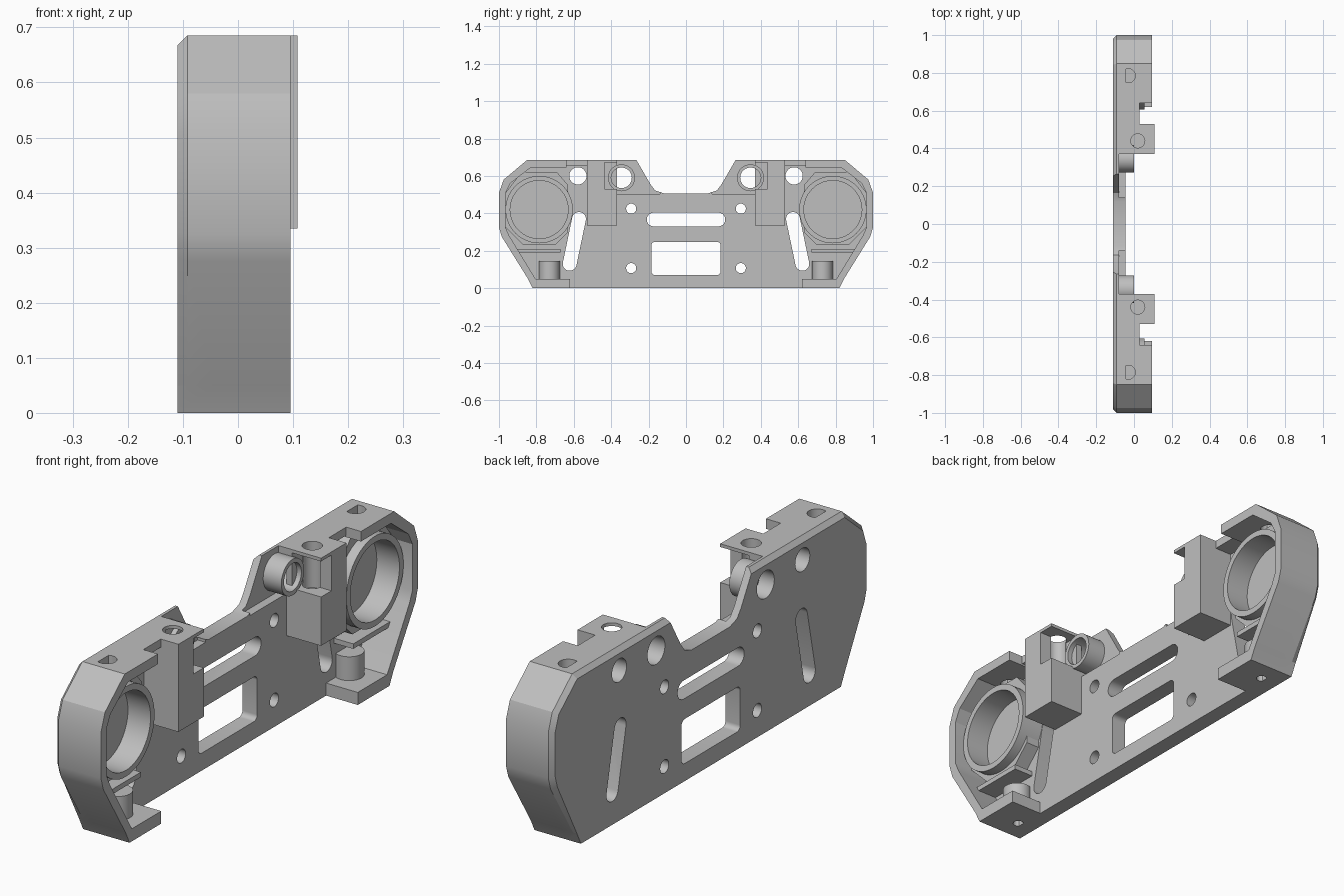
import bpy, bmesh, math

old = bpy.data.objects.get("Cube")
if old:
    bpy.data.objects.remove(old)

# One plain grey for the whole casting
grey = bpy.data.materials.new("plain grey")
grey.use_nodes = True
colour = (0.52, 0.52, 0.52, 1)
grey.diffuse_color = colour
bsdf = next(n for n in grey.node_tree.nodes if n.type == "BSDF_PRINCIPLED")
bsdf.inputs["Base Color"].default_value = colour
parts = []


def prism(name, pts, lo, hi, axis="x", part=True):
    """Extrude a profile: (y, z) points along x, or (x, y) points along z."""
    bm = bmesh.new()
    place = (lambda p, d: (d, *p)) if axis == "x" else (lambda p, d: (*p, d))
    face = bm.faces.new([bm.verts.new(place(p, lo)) for p in pts])
    ext = bmesh.ops.extrude_face_region(bm, geom=[face])["geom"]
    move = [v for v in ext if isinstance(v, bmesh.types.BMVert)]
    shift = (hi - lo, 0, 0) if axis == "x" else (0, 0, hi - lo)
    bmesh.ops.translate(bm, verts=move, vec=shift)
    bmesh.ops.recalc_face_normals(bm, faces=bm.faces)
    mesh = bpy.data.meshes.new(name)
    bm.to_mesh(mesh)
    bm.free()
    mesh.materials.append(grey)
    ob = bpy.data.objects.new(name, mesh)
    bpy.context.collection.objects.link(ob)
    if part:
        parts.append(ob)
    else:
        ob.hide_render = True
    return ob


def cut(ob, *cutters):
    """Subtract each cutter and discard it."""
    for c in cutters:
        mod = ob.modifiers.new("cut", "BOOLEAN")
        mod.operation, mod.solver, mod.object = "DIFFERENCE", "EXACT", c
    bpy.context.view_layer.update()
    deps = bpy.context.evaluated_depsgraph_get()
    mesh = bpy.data.meshes.new_from_object(ob.evaluated_get(deps))
    ob.modifiers.clear()
    ob.data = mesh
    for c in cutters:
        bpy.data.objects.remove(c)


def cutter(pts, lo=-0.3, hi=0.3, axis="x"):
    return prism("cutter", pts, lo, hi, axis, False)


def circle(a, b, r, n=40):
    return [(a + r * math.cos(math.tau * i / n), b + r * math.sin(math.tau * i / n))
            for i in range(n)]


def slot(p, q, r, n=12):
    """Round-ended slot from p to q."""
    turn = math.atan2(q[1] - p[1], q[0] - p[0]) + math.pi / 2
    return [(c[0] + r * math.cos(turn + k + math.pi * i / n),
             c[1] + r * math.sin(turn + k + math.pi * i / n))
            for c, k in ((p, 0), (q, math.pi)) for i in range(n + 1)]


def box(a0, b0, a1, b1):
    return [(a0, b0), (a1, b0), (a1, b1), (a0, b1)]


def rounded(w0, h0, w1, h1, r, n=6):
    """Rounded rectangle."""
    out = []
    for k, (a, b) in enumerate(box(w0 + r, h0 + r, w1 - r, h1 - r)):
        for i in range(n + 1):
            t = math.pi + k * math.pi / 2 + i * math.pi / 2 / n
            out.append((a + r * math.cos(t), b + r * math.sin(t)))
    return out


def side(pts, s):
    return [(s * a, b) for a, b in pts]


def slanted(s):
    return cutter(slot((s * 0.622, 0.13), (s * 0.572, 0.37), 0.037))


BACK, THIN, PLATE, WALL = -0.11, -0.08, -0.045, 0.095
outer = [(0.82, 0), (0.845, 0.05), (0.985, 0.275), (1.0, 0.325), (1.0, 0.51),
         (0.975, 0.58), (0.85, 0.685)]
dip = [(0.265, 0.685), (0.19, 0.555), (0.165, 0.522), (0.12, 0.507)]

# Flat back plate with chamfered rear edge
half = outer + dip
plate = prism("back_plate", half + side(half, -1)[::-1], BACK, PLATE)
bm = bmesh.new()
bm.from_mesh(plate.data)
rear = []
for e in bm.edges:
    mid = (e.verts[0].co + e.verts[1].co) / 2
    if all(v.co.x < BACK + 0.001 for v in e.verts) and abs(mid.y) > 0.3 and mid.z > 0.1:
        rear.append(e)
bmesh.ops.bevel(bm, geom=rear, offset=0.018, segments=1, affect="EDGES")
bm.to_mesh(plate.data)
bm.free()

# Windows, holes and the thinned shoulders
cuts = [cutter(rounded(-0.185, 0.07, 0.185, 0.248, 0.02)),
        cutter(slot((-0.173, 0.367), (0.173, 0.367), 0.037))]
for s in (1, -1):
    cuts.append(cutter(side(box(0.14, 0.503, 0.37, 0.75), s), THIN, 0.1))
    for y, z, r in ((0.345, 0.59, 0.055), (0.578, 0.6, 0.046),
                    (0.293, 0.425, 0.027), (0.293, 0.107, 0.027)):
        cuts.append(cutter(circle(s * y, z, r)))
    cuts.append(slanted(s))
cut(plate, *cuts)

for s, end in ((1, "rear"), (-1, "front")):
    # Outer wall with bottom flange and top ledge
    inner = [(0.64, 0.645), (0.83, 0.645), (0.94, 0.56), (0.965, 0.51), (0.965, 0.325),
             (0.945, 0.28), (0.805, 0.05), (0.62, 0.05)]
    wall = prism(end + "_rim_wall",
                 side([(0.62, 0)] + outer + [(0.64, 0.685)] + inner, s), PLATE, WALL)
    cut(wall, cutter(circle(-0.03, s * 0.785, 0.037), 0.6, 0.75, "z"),
        cutter(circle(-0.03, s * 0.735, 0.02), -0.05, 0.1, "z"))

    # Top strip joining the wall to the clamp block
    prism(end + "_top_strip", side(box(0.53, 0.652, 0.64, 0.685), s), PLATE, 0.03)

    # Bearing seat: filled web and raised ring around an open bore
    web = [(0.63, 0.3), (0.7, 0.23), (0.87, 0.23), (0.965, 0.325), (0.965, 0.51),
           (0.88, 0.62), (0.69, 0.62), (0.63, 0.55)]
    seat = prism(end + "_seat_web", side(web, s), PLATE, 0.015)
    cut(seat, cutter(circle(s * 0.785, 0.42, 0.165)), slanted(s))
    ring = prism(end + "_seat_ring", circle(s * 0.785, 0.42, 0.18, 56), PLATE, 0.055)
    cut(ring, cutter(circle(s * 0.785, 0.42, 0.155, 56)), slanted(s))

    # Clamp block with vertical bore and open inner corner pocket
    block = prism(end + "_clamp_block", side(box(0.37, 0.335, 0.53, 0.685), s), PLATE, 0.108)
    pocket = [(x, s * y) for x, y in box(-0.02, 0.3, 0.2, 0.435)]
    cut(block, cutter(circle(0.02, s * 0.44, 0.037), 0.5, 0.8, "z"),
        cutter(pocket, 0.53, 0.672, "z"))

    # Short tube around the upper hole
    tube = prism(end + "_tube", circle(s * 0.345, 0.59, 0.072), THIN, 0.0)
    cut(tube, cutter(circle(s * 0.345, 0.59, 0.055)))

    # Bottom post and thin shelf above it
    post = prism(end + "_post", circle(-0.02, s * 0.73, 0.055), 0.04, 0.145, "z")
    cut(post, cutter(circle(-0.03, s * 0.735, 0.02), 0.0, 0.1, "z"))
    shelf = [(0.67, 0.19), (0.9, 0.19), (0.912, 0.21), (0.67, 0.21)]
    prism(end + "_shelf", side(shelf, s), PLATE, 0.04)

# Smooth the round surfaces, keep hard edges
bpy.ops.object.select_all(action="DESELECT")
for ob in parts:
    ob.select_set(True)
bpy.context.view_layer.objects.active = plate
bpy.ops.object.shade_smooth_by_angle(angle=math.radians(25))
